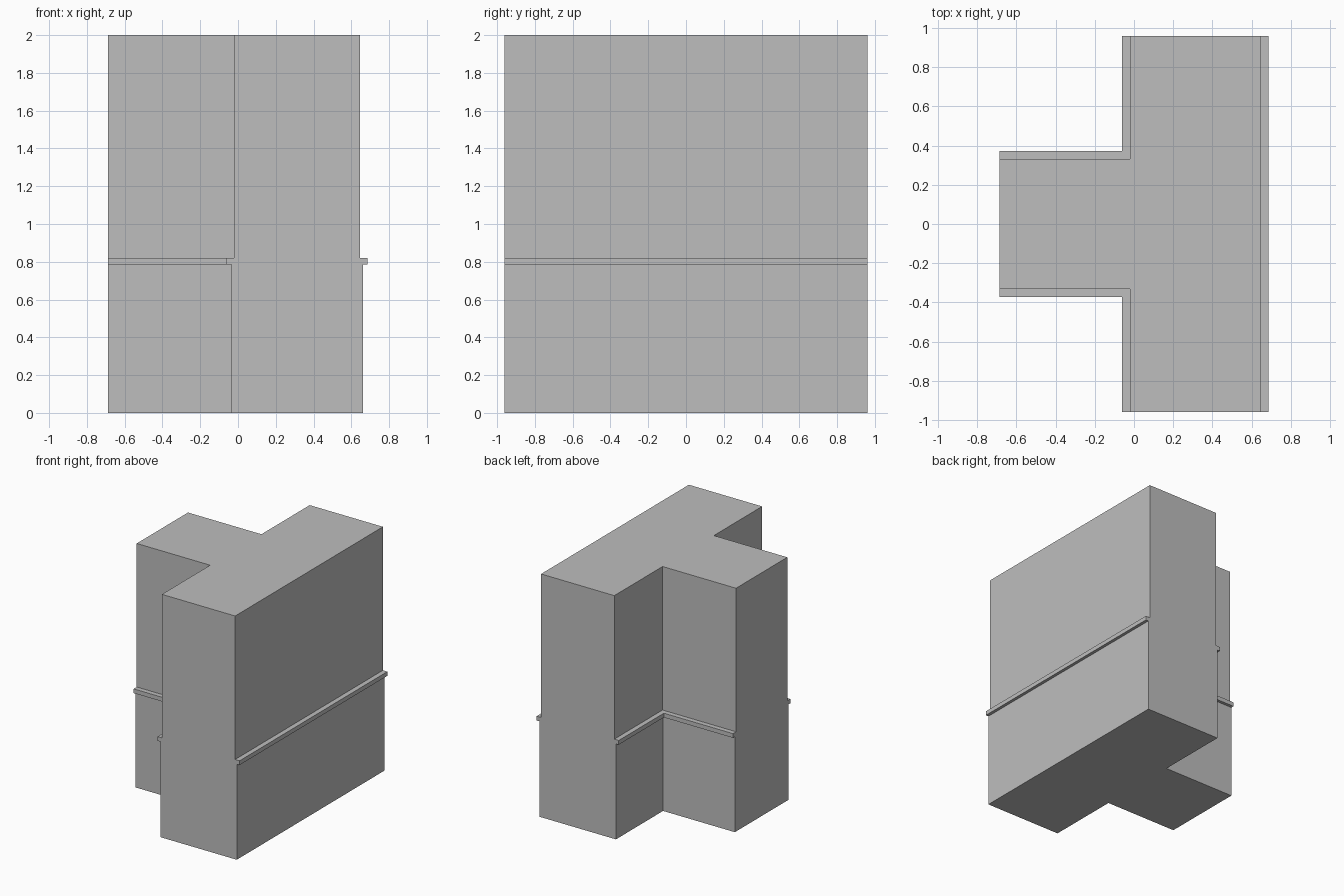
import bpy
import bmesh

cube = bpy.data.objects.get("Cube")
if cube:
    bpy.data.objects.remove(cube, do_unlink=True)

# Single flat grey
grey = bpy.data.materials.new("plain grey")
grey.use_nodes = True
colour = (0.515, 0.515, 0.515, 1)
grey.diffuse_color = colour
grey.node_tree.nodes["Principled BSDF"].inputs["Base Color"].default_value = colour

# Wall cross-section: (height, half thickness), thicker base, ledge, thinner top
PROFILE = [(0, 0.348), (0.785, 0.348), (0.785, 0.373),
           (0.82, 0.373), (0.82, 0.333), (2, 0.333)]
BAR_X, BAR_END, STEM_END = 0.313, 0.96, -0.688


def tee_outline(half):
    """T-shaped plan, anticlockwise, for a wall of the given half thickness."""
    inner, outer = BAR_X - half, BAR_X + half
    return [(inner, -BAR_END), (outer, -BAR_END), (outer, BAR_END),
            (inner, BAR_END), (inner, half), (STEM_END, half),
            (STEM_END, -half), (inner, -half)]


bm = bmesh.new()
rings = [[bm.verts.new((x, y, z)) for x, y in tee_outline(half)]
         for z, half in PROFILE]
count = len(rings[0])
cut_ends = (0, 2, 5)

for i in range(count):
    j = (i + 1) % count
    if i in cut_ends:
        # Flat wall end showing the whole cross-section
        bm.faces.new([r[i] for r in reversed(rings)] + [r[j] for r in rings])
    else:
        # Long side with the moulding running along it
        for low, high in zip(rings, rings[1:]):
            bm.faces.new((low[i], low[j], high[j], high[i]))

# Top and bottom caps
bm.faces.new(rings[-1])
bm.faces.new(list(reversed(rings[0])))
bmesh.ops.recalc_face_normals(bm, faces=bm.faces)

mesh = bpy.data.meshes.new("tee_wall")
bm.to_mesh(mesh)
bm.free()
mesh.materials.append(grey)
wall = bpy.data.objects.new("tee_wall", mesh)
bpy.context.collection.objects.link(wall)
